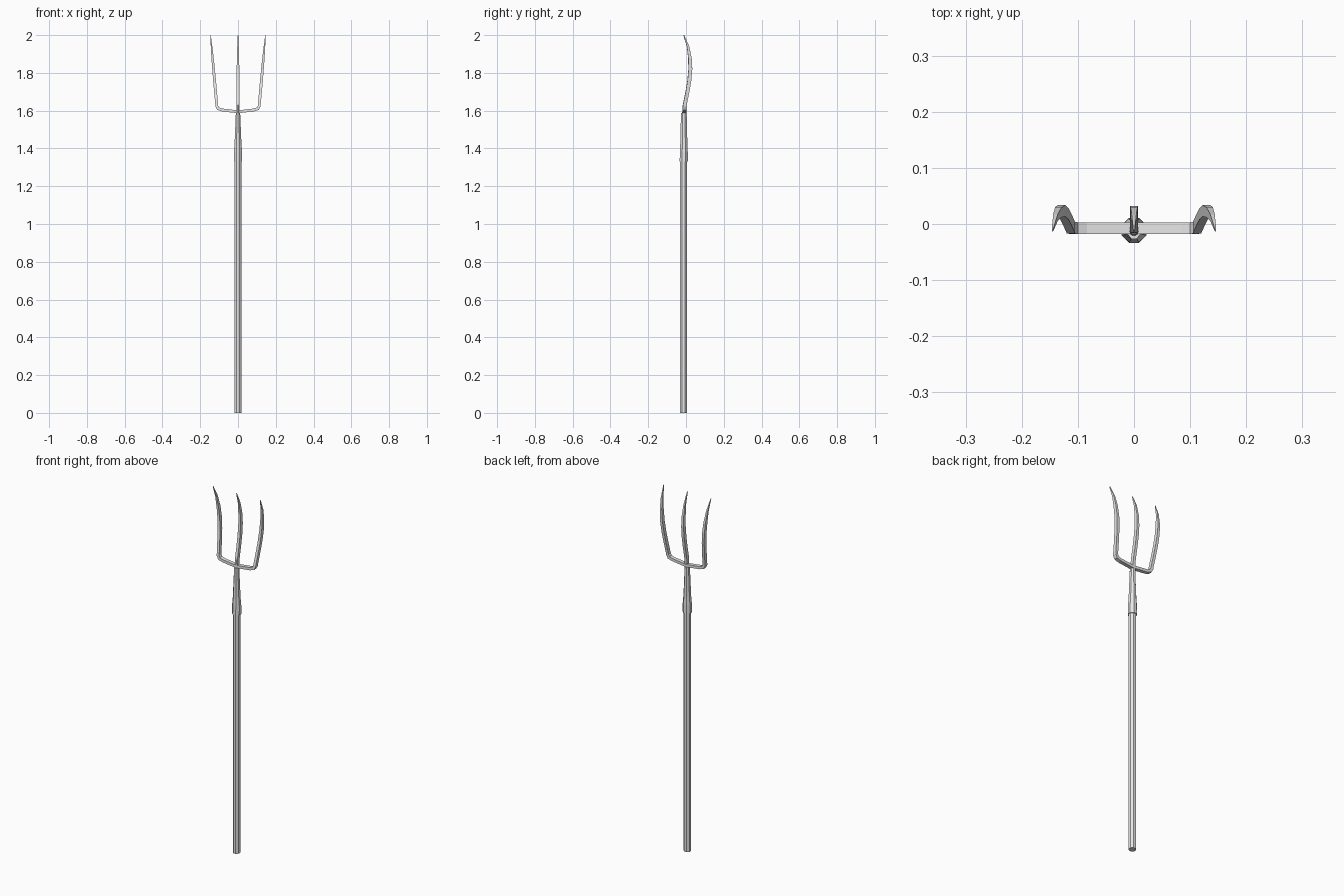
import bpy, bmesh, math

if "Cube" in bpy.data.objects:
    bpy.data.objects.remove(bpy.data.objects["Cube"])

grey = bpy.data.materials.new("light grey")
grey.diffuse_color = (0.8, 0.8, 0.8, 1)
grey.use_nodes = True
grey.node_tree.nodes["Principled BSDF"].inputs["Base Color"].default_value = grey.diffuse_color


def make(name, rings):
    """Skin a list of vertex rings, capping both ends."""
    bm = bmesh.new()
    loops = [[bm.verts.new(p) for p in r] for r in rings]
    n = len(loops[0])
    for a, b in zip(loops, loops[1:]):
        for i in range(n):
            j = (i + 1) % n
            bm.faces.new((a[i], a[j], b[j], b[i]))
    bm.faces.new(loops[0][::-1])
    bm.faces.new(loops[-1])
    bmesh.ops.recalc_face_normals(bm, faces=bm.faces)
    me = bpy.data.meshes.new(name)
    bm.to_mesh(me)
    bm.free()
    me.materials.append(grey)
    ob = bpy.data.objects.new(name, me)
    bpy.context.collection.objects.link(ob)
    return ob


def octagon(z, ax, ay, cy):
    """Flat-sided octagon with half widths ax, ay."""
    k = 1 / math.cos(math.pi / 8)
    angles = [math.pi / 8 + i * math.pi / 4 for i in range(8)]
    return [(ax * k * math.cos(t), cy + ay * k * math.sin(t), z) for t in angles]


def sweep(name, path):
    """Rectangular bar along points (x, y, z, half width, half depth)."""
    rings = []
    for i, (x, y, z, w, d) in enumerate(path):
        p, q = path[max(i - 1, 0)], path[min(i + 1, len(path) - 1)]
        tx, tz = q[0] - p[0], q[2] - p[2]
        l = math.hypot(tx, tz)
        nx, nz = -tz / l * w, tx / l * w
        rings.append([(x + nx, y - d, z + nz), (x - nx, y - d, z - nz),
                      (x - nx, y + d, z - nz), (x + nx, y + d, z + nz)])
    return make(name, rings)


# wooden pole
make("handle", [octagon(0, .018, .018, -.0125), octagon(1.42, .018, .018, -.0125)])

# tapered socket gripping the pole
make("socket", [octagon(1.33, .022, .022, -.0115), octagon(1.38, .022, .021, -.0115),
                octagon(1.42, .0185, .019, -.0115), octagon(1.588, .0115, .015, -.0115)])

# neck joining socket and crossbar
make("neck", [octagon(1.58, .009, .010, -.0105), octagon(1.63, .007, .009, -.009)])

# curve shared by all tines: z, y, half width, half depth
curve = [(1.64, -.004, .0075, .010), (1.70, .008, .0075, .010), (1.76, .018, .0075, .010),
         (1.82, .0235, .007, .010), (1.88, .021, .006, .009), (1.94, .011, .004, .006),
         (2.0, -.0115, .0012, .002)]

# middle tine
sweep("middle_tine", [(0, -.010, 1.59, .0075, .009)]
      + [(0, y - .001, z, w, d) for z, y, w, d in curve])

# crossbar and outer tines as one bent bar, mirrored
half = [(.085, -.0075, 1.604, .0075, .0105), (.105, -.0075, 1.611, .0085, .0105),
        (.1125, -.0065, 1.625, .0075, .0105)]
half += [(.1135 + (z - 1.64) * .0885, y, z, w, d) for z, y, w, d in curve]
left = [(-p[0],) + p[1:] for p in reversed(half)]
sweep("crossbar_and_outer_tines", left + [(0, -.0075, 1.594, .0075, .0105)] + half)
